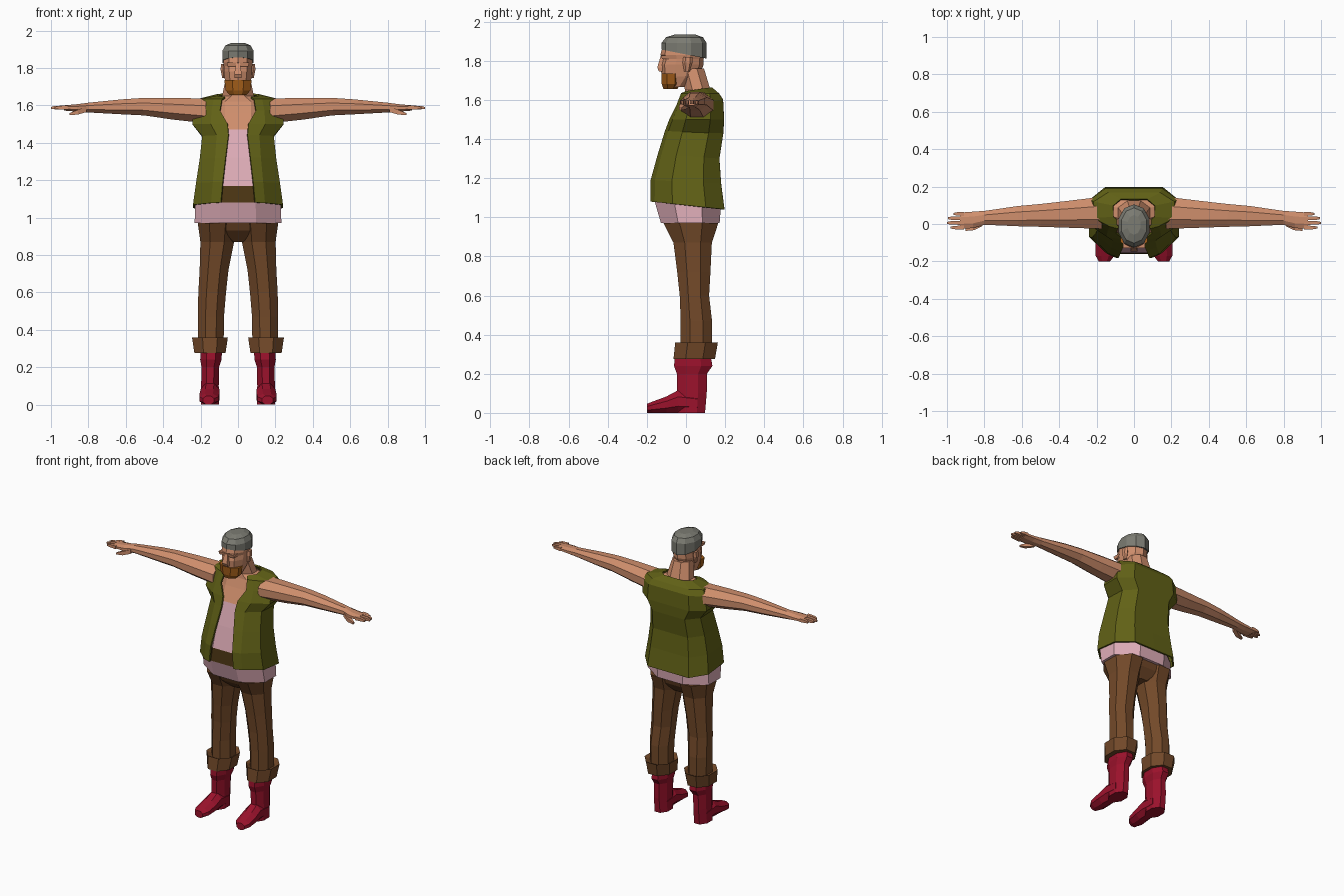
import bpy
import bmesh
from math import cos, sin, pi

default_cube = bpy.data.objects.get("Cube")
if default_cube:
    bpy.data.objects.remove(default_cube, do_unlink=True)


def make_material(name, red, green, blue):
    material = bpy.data.materials.new(name)
    material.use_nodes = True
    colour = (red, green, blue, 1)
    material.diffuse_color = colour
    shader = next(n for n in material.node_tree.nodes if n.type == 'BSDF_PRINCIPLED')
    shader.inputs["Base Color"].default_value = colour
    shader.inputs["Roughness"].default_value = 0.9
    return material


skin = make_material("skin", .62, .27, .15)
grey_hair = make_material("grey hair", .2, .2, .17)
ginger = make_material("ginger beard", .36, .11, .01)
olive = make_material("olive cloth", .12, .12, .008)
pink = make_material("pink cloth", .74, .42, .48)
belt_brown = make_material("belt brown", .075, .038, .007)
brown = make_material("trouser brown", .17, .067, .022)
red = make_material("boot red", .33, .006, .025)


def finish(name, mesh_builder, materials, mirrored):
    """Turn a bmesh into a flat-shaded object, optionally mirrored across x."""
    bmesh.ops.recalc_face_normals(mesh_builder, faces=mesh_builder.faces)
    mesh = bpy.data.meshes.new(name)
    mesh_builder.to_mesh(mesh)
    mesh_builder.free()
    for material in materials:
        mesh.materials.append(material)
    part = bpy.data.objects.new(name, mesh)
    bpy.context.collection.objects.link(part)
    if mirrored:
        mirror = part.modifiers.new("mirror", 'MIRROR')
        mirror.use_mirror_merge = False
    return part


def place(axis, along, u, v):
    if axis == 'X':
        return (along, u, v)
    if axis == 'Y':
        return (u, along, v)
    return (u, v, along)


def loft(name, material, rings, axis='Z', sides=8, mirrored=False, bands=None):
    """Skin polygon rings: (along, centre u, centre v, half u, half v, slant)."""
    builder = bmesh.new()
    loops = []
    for along, cu, cv, half_u, half_v, *slant in rings:
        tilt = slant[0] if slant else 0
        loop = []
        for i in range(sides):
            angle = 2 * pi * (i + 0.5) / sides
            u = cu + half_u * cos(angle) / cos(pi / sides)
            v = cv + half_v * sin(angle) / cos(pi / sides)
            loop.append(builder.verts.new(place(axis, along + tilt * v, u, v)))
        loops.append(loop)
    materials = list(dict.fromkeys(bands)) if bands else [material]
    for band, (low, high) in enumerate(zip(loops, loops[1:])):
        for i in range(sides):
            j = (i + 1) % sides
            face = builder.faces.new((low[i], low[j], high[j], high[i]))
            if bands:
                face.material_index = materials.index(bands[band])
    builder.faces.new(loops[0][::-1])
    cap = builder.faces.new(loops[-1])
    if bands:
        cap.material_index = materials.index(bands[-1])
    return finish(name, builder, materials, mirrored)


# Torso: shirt hem, belt, shirt front, bare chest and neck
loft("shirt_and_chest", None, [
    (.97, 0, .022, .232, .15), (1.08, 0, .01, .228, .17),
    (1.17, 0, 0, .205, .155), (1.32, 0, .012, .183, .133),
    (1.47, 0, .045, .17, .125), (1.56, 0, .07, .17, .105),
    (1.62, 0, .07, .17, .08), (1.65, 0, .06, .085, .065),
    (1.76, 0, .03, .062, .062)],
    bands=[pink, belt_brown, pink, pink, skin, skin, skin, skin])


def build_vest():
    """Open-fronted shell: front z, back z, half width, front y, back y, gap."""
    levels = [
        (1.08, 1.04, .236, -.178, .192, .09), (1.19, 1.17, .22, -.176, .175, .08),
        (1.32, 1.3, .2, -.14, .166, .065), (1.44, 1.43, .187, -.103, .186, .05),
        (1.5, 1.5, .24, -.08, .19, .055), (1.57, 1.6, .232, -.045, .185, .095),
        (1.63, 1.63, .213, -.022, .165, .085), (1.64, 1.66, .11, .0, .13, .07)]
    builder = bmesh.new()
    rows = []
    for z_front, z_back, width, front, back, gap in levels:
        depth = back - front
        half = [(gap, front), (max(gap, width * .6), front + depth * .06),
                (width, front + depth * .3), (width, back - depth * .25),
                (width * .65, back), (0, back)]
        outline = half + [(-x, y) for x, y in half[-2::-1]]
        rows.append([builder.verts.new(
            (x, y, z_front + (z_back - z_front) * (y - front) / depth))
            for x, y in outline])
    for low, high in zip(rows, rows[1:]):
        for i in range(len(low) - 1):
            builder.faces.new((low[i], low[i + 1], high[i + 1], high[i]))
    vest = finish("vest", builder, [olive], False)
    cloth = vest.modifiers.new("cloth thickness", 'SOLIDIFY')
    cloth.thickness = 0.01
    cloth.offset = 0


build_vest()

# Head
loft("head", skin, [
    (1.665, 0, -.055, .05, .06), (1.72, 0, -.03, .068, .09),
    (1.78, 0, -.02, .076, .105), (1.81, 0, -.015, .076, .1),
    (1.83, 0, -.015, .079, .11), (1.89, 0, -.01, .07, .1)], sides=10)
loft("hair", grey_hair, [
    (1.832, 0, -.01, .084, .11, -.2), (1.89, 0, -.01, .084, .11),
    (1.92, 0, -.008, .068, .09), (1.934, 0, -.005, .035, .05)], sides=10)
loft("beard", ginger, [
    (1.655, 0, -.08, .045, .035), (1.68, 0, -.076, .066, .048),
    (1.735, 0, -.076, .073, .05)])
loft("nose", skin, [
    (1.745, 0, -.12, .018, .018), (1.765, 0, -.125, .02, .022),
    (1.825, 0, -.115, .011, .014)], sides=4)
loft("brow", skin, [
    (1.808, 0, -.105, .055, .018), (1.828, 0, -.105, .06, .022)], sides=4)
loft("ears", skin, [
    (1.745, .076, .005, .008, .012), (1.79, .08, .008, .013, .022),
    (1.82, .08, .01, .011, .02)], sides=6, mirrored=True)

# Arms and hands
loft("arms", skin, [
    (.17, .06, 1.57, .086, .066), (.35, .052, 1.582, .072, .058),
    (.5, .046, 1.593, .061, .047), (.62, .042, 1.592, .054, .04),
    (.8, .033, 1.588, .037, .026), (.86, .022, 1.586, .044, .02),
    (.93, .018, 1.586, .043, .014)], axis='X', mirrored=True)
for finger, (y, tip) in enumerate([(-.019, .98), (.006, 1), (.031, .995), (.054, .965)]):
    loft("fingers_%d" % finger, skin, [
        (.91, y, 1.588, .011, .011), (tip - .02, y, 1.588, .009, .009),
        (tip, y, 1.585, .005, .005)], axis='X', sides=4, mirrored=True)
loft("thumbs", skin, [
    (.81, .005, 1.578, .015, .014), (.855, -.018, 1.564, .015, .013),
    (.9, -.03, 1.553, .007, .006)], axis='X', sides=4, mirrored=True)

# Trousers with turned-up cuffs
loft("trouser_hips", brown, [
    (.87, 0, .035, .05, .06), (.93, 0, .025, .195, .115),
    (.99, 0, .02, .222, .14)])
loft("trouser_legs", brown, [
    (.3, .145, .053, .068, .08), (.47, .145, .053, .07, .08),
    (.6, .138, .043, .074, .075), (.72, .128, .04, .077, .085),
    (.87, .111, .034, .09, .098), (.97, .11, .025, .105, .14)], mirrored=True)
loft("trouser_cuffs", brown, [
    (.275, .15, .042, .083, .106), (.36, .15, .054, .096, .109),
    (.345, .148, .053, .07, .08)], mirrored=True)

# Boots
loft("boot_shafts", red, [
    (0, .15, .025, .049, .072), (.1, .15, .03, .047, .076),
    (.2, .148, .03, .047, .077), (.24, .145, .037, .057, .098),
    (.28, .143, .035, .057, .093)], mirrored=True)
loft("boot_feet", red, [
    (.06, .15, .05, .049, .05), (-.04, .15, .058, .05, .058),
    (-.1, .152, .042, .053, .042), (-.17, .155, .029, .05, .029),
    (-.2, .158, .023, .03, .023)], axis='Y', mirrored=True)
